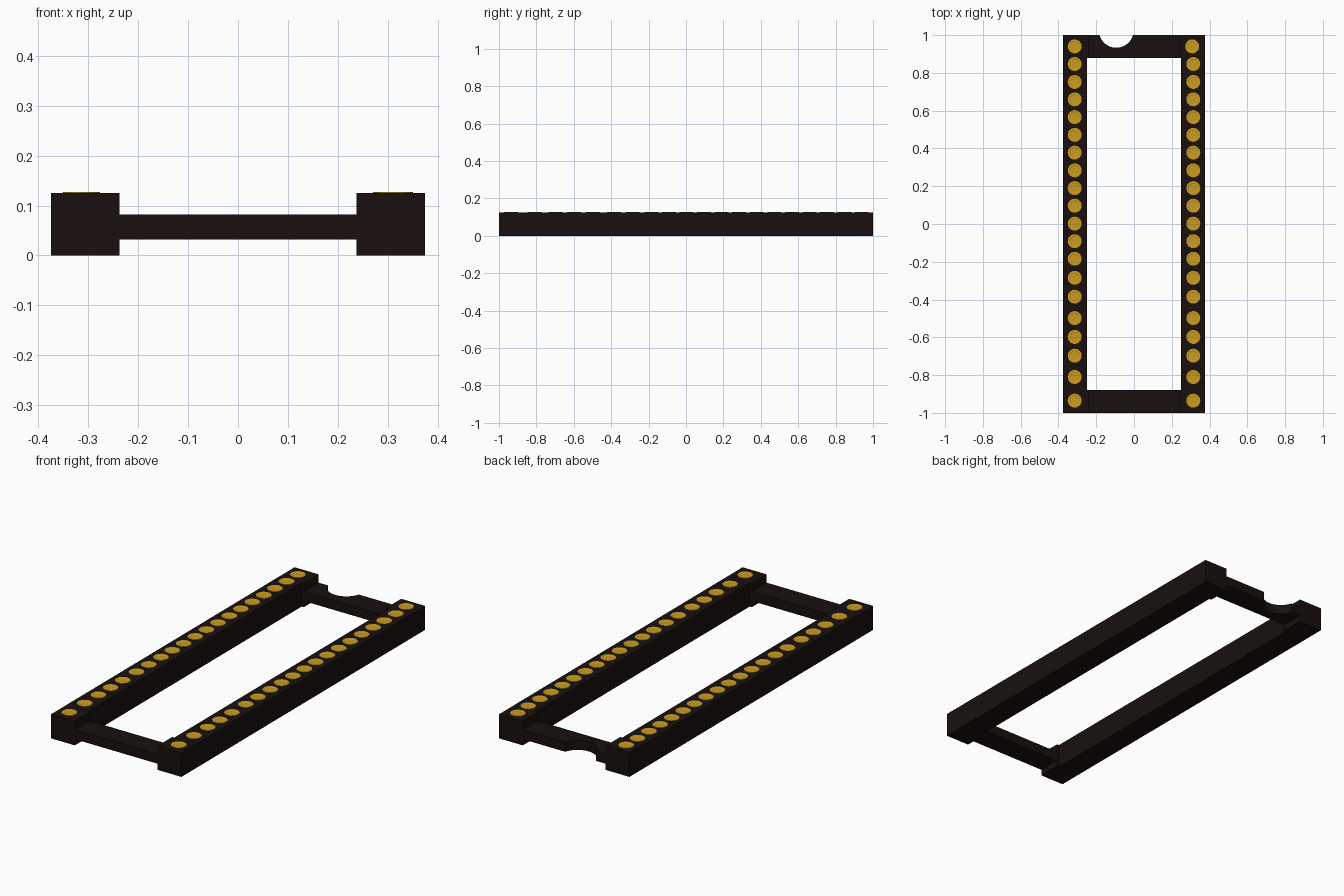
import bpy, bmesh, math

if "Cube" in bpy.data.objects:
    bpy.data.objects.remove(bpy.data.objects["Cube"])


def material(name, rgb):
    m = bpy.data.materials.new(name)
    m.diffuse_color = (*rgb, 1)
    m.use_nodes = True
    m.node_tree.nodes["Principled BSDF"].inputs["Base Color"].default_value = m.diffuse_color
    return m


BLACK = material("black_plastic", (0.009, 0.005, 0.004))
GOLD = material("gold", (0.58, 0.33, 0.015))


def finish(bm, name, mat):
    bmesh.ops.recalc_face_normals(bm, faces=bm.faces)
    me = bpy.data.meshes.new(name)
    bm.to_mesh(me)
    bm.free()
    me.materials.append(mat)
    ob = bpy.data.objects.new(name, me)
    bpy.context.collection.objects.link(ob)
    return ob


def prism(name, outline, z0, z1):
    bm = bmesh.new()
    face = bm.faces.new([bm.verts.new((x, y, z0)) for x, y in outline])
    ext = bmesh.ops.extrude_face_region(bm, geom=[face])["geom"]
    bmesh.ops.translate(bm, vec=(0, 0, z1 - z0),
                        verts=[v for v in ext if isinstance(v, bmesh.types.BMVert)])
    return finish(bm, name, BLACK)


# Side rails with slightly wider end blocks
for side, s in (("left", -1), ("right", 1)):
    prism(side + "_rail",
          [(s * x, y) for x, y in ((.375, -1), (.375, 1), (.238, 1), (.238, .88),
                                   (.25, .88), (.25, -.88), (.238, -.88), (.238, -1))],
          0, .125)

# Cross bars, the back one with a round orientation notch
prism("front_bar", [(-.238, -1), (.238, -1), (.238, -.88), (-.238, -.88)], .032, .082)
cx, cy, r = -.094, 1.025, .092
a = math.asin((cy - 1) / r)
notch = [(cx + r * math.cos(t), cy + r * math.sin(t))
         for t in (-a - (math.pi - 2 * a) * i / 20 for i in range(21))]
prism("back_bar", [(-.238, .88), (.238, .88), (.238, 1)] + notch + [(-.238, 1)], .032, .082)

# Round contacts: a rim around a shallow recessed disc
PIN_Y = (.94, .847, .752, .66, .566, .472, .378, .284, .19, .097, .002,
         -.091, -.184, -.285, -.385, -.498, -.598, -.697, -.81, -.935)
PROFILE = ((.037, .115), (.037, .127), (.027, .127), (.024, .1255))
N = 24
for side, s in (("left", -1), ("right", 1)):
    bm = bmesh.new()
    for i, y in enumerate(PIN_Y):
        x = .308 if (s == 1 and i == 0) else s * .314
        rings = [[bm.verts.new((x + pr * math.cos(math.tau * k / N),
                                y + pr * math.sin(math.tau * k / N), z))
                  for k in range(N)] for pr, z in PROFILE]
        for lo, hi in zip(rings, rings[1:]):
            for k in range(N):
                j = (k + 1) % N
                bm.faces.new((lo[k], lo[j], hi[j], hi[k]))
        bm.faces.new(rings[-1])
        bm.faces.new(rings[0][::-1])
    finish(bm, side + "_contacts", GOLD)
